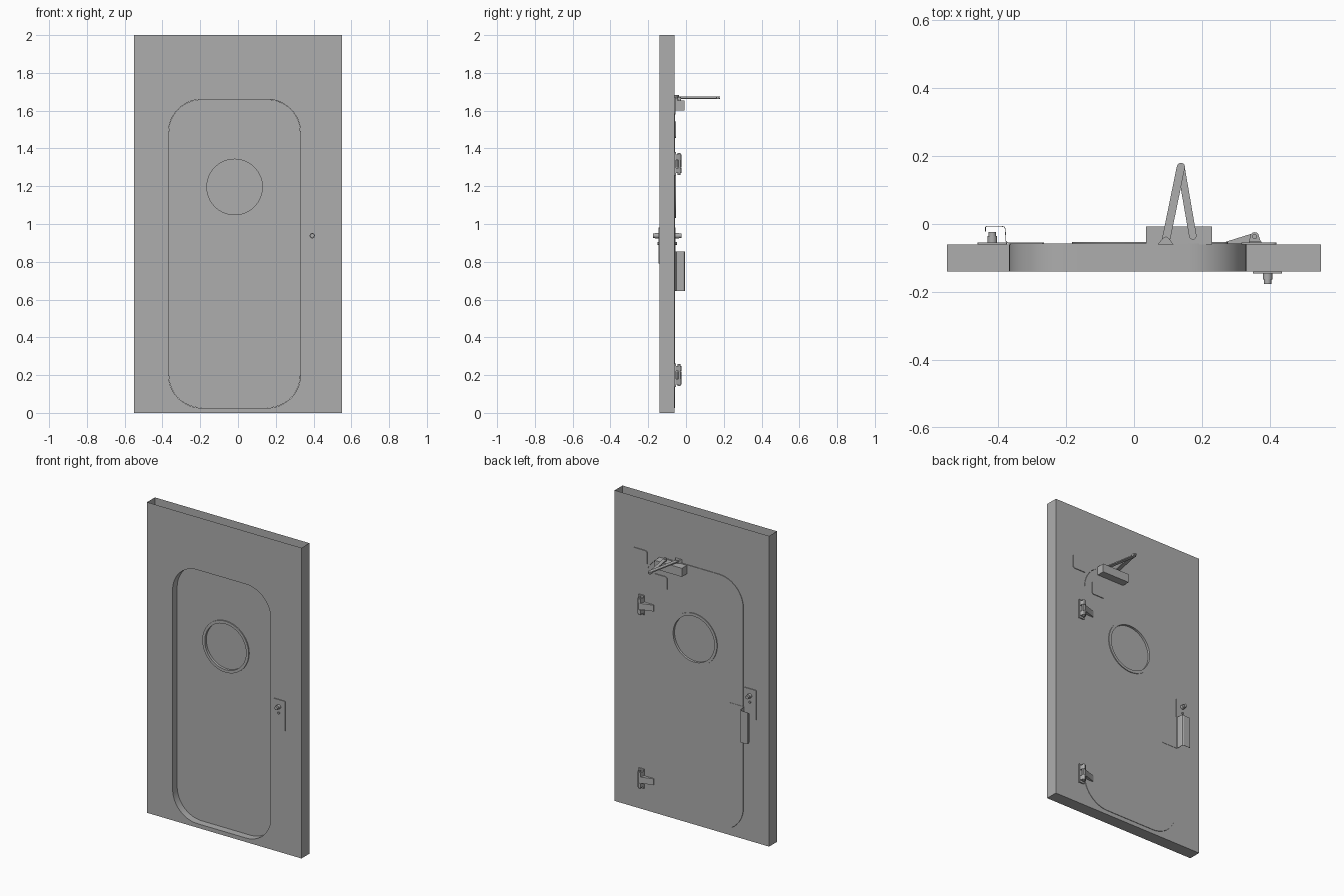
import bpy, bmesh, math
from mathutils import Matrix

cube = bpy.data.objects.get("Cube")
if cube:
    bpy.data.objects.remove(cube, do_unlink=True)

SHADE = (0.42, 0.42, 0.42, 1)
grey = bpy.data.materials.new("mid_grey")
grey.use_nodes = True
grey.diffuse_color = SHADE
grey.node_tree.nodes["Principled BSDF"].inputs["Base Color"].default_value = SHADE


def finish(name, mesh, smooth=True):
    mesh.materials.clear()
    mesh.materials.append(grey)
    if smooth:
        mesh.shade_smooth()
        mesh.set_sharp_from_angle(angle=math.radians(30))
    obj = bpy.data.objects.new(name, mesh)
    bpy.context.collection.objects.link(obj)
    return obj


def rounded(x0, x1, z0, z1, r, steps=12):
    """Outline of a rectangle with round corners."""
    corners = [(x1 - r, z1 - r), (x0 + r, z1 - r), (x0 + r, z0 + r), (x1 - r, z0 + r)]
    return [(cx + r * math.cos((q + s / steps) * math.pi / 2),
             cz + r * math.sin((q + s / steps) * math.pi / 2))
            for q, (cx, cz) in enumerate(corners) for s in range(steps + 1)]


def circle(cx, cy, r, n=24):
    return [(cx + r * math.cos(math.tau * i / n), cy + r * math.sin(math.tau * i / n))
            for i in range(n)]


def slab(name, loops, lo, hi, axis="Y"):
    """Fill the loops (inner ones become holes) and extrude from lo to hi along the axis."""
    curve = bpy.data.curves.new(name, "CURVE")
    curve.dimensions, curve.fill_mode = "2D", "BOTH"
    curve.extrude = (hi - lo) / 2
    for loop in loops:
        spline = curve.splines.new("POLY")
        spline.points.add(len(loop) - 1)
        for point, (a, b) in zip(spline.points, loop):
            point.co = (a, b, 0, 1)
        spline.use_cyclic_u = True
    helper = bpy.data.objects.new("outline", curve)
    mesh = bpy.data.meshes.new_from_object(helper)
    bpy.data.objects.remove(helper)
    bpy.data.curves.remove(curve)
    mid = (lo + hi) / 2
    if axis == "Y":
        mesh.transform(Matrix.Translation((0, mid, 0)) @ Matrix.Rotation(math.pi / 2, 4, "X"))
    else:
        mesh.transform(Matrix.Translation((0, 0, mid)))
    bm = bmesh.new()
    bm.from_mesh(mesh)
    bmesh.ops.remove_doubles(bm, verts=bm.verts, dist=1e-5)
    bmesh.ops.recalc_face_normals(bm, faces=bm.faces)
    bm.to_mesh(mesh)
    bm.free()
    mesh.name = name
    return finish(name, mesh)


def box(x0, x1, y0, y1):
    return [(x0, y0), (x1, y0), (x1, y1), (x0, y1)]


def link(ax, ay, bx, by, r):
    """Outline of a flat bar with round ends."""
    heading = math.atan2(by - ay, bx - ax)
    pts = []
    for cx, cy, start in ((bx, by, heading - math.pi / 2), (ax, ay, heading + math.pi / 2)):
        pts += [(cx + r * math.cos(start + math.pi * i / 8),
                 cy + r * math.sin(start + math.pi * i / 8)) for i in range(9)]
    return pts


# Hollow wall with a door opening, open along its top
FRONT, BACK = -0.14, -0.06
wall = slab("wall", [box(-0.55, 0.55, 0, 2), rounded(-0.368, 0.331, 0.026, 1.66, 0.175)], FRONT, BACK)
bm = bmesh.new()
bm.from_mesh(wall.data)
top = [f for f in bm.faces if f.calc_center_median().z > 1.999]
bmesh.ops.delete(bm, geom=top, context="FACES")
bm.to_mesh(wall.data)
bm.free()

# Door leaf with round window
WX, WZ = -0.018, 1.196
slab("door", [rounded(-0.367, 0.33, 0.027, 1.659, 0.174), circle(WX, WZ, 0.163, 64)], -0.095, -0.058)
slab("window_frame", [circle(WX, WZ, 0.165, 64), circle(WX, WZ, 0.147, 64)], -0.102, -0.053)
slab("window_pane", [circle(WX, WZ, 0.149, 64)], -0.086, -0.068)

# Small plates on the wall and the door near the closer
slab("wall_plate", [rounded(0.316, 0.42, 1.58, 1.672, 0.015, 5)], BACK, -0.055)
slab("door_plate", [rounded(0.172, 0.276, 1.455, 1.543, 0.015, 5)], BACK, -0.053)

# Lock plates, knobs and key pins on both sides
for side, x, face, out in (("front", 0.393, FRONT, -1), ("back", -0.417, BACK, 1)):
    def lock_part(part, loop, depth):
        ends = sorted((face, face + out * depth))
        slab(side + part, [loop], *ends)
    lock_part("_lock_plate", rounded(x - 0.043, x + 0.043, 0.79, 0.982, 0.004, 3), 0.005)
    lock_part("_lock_collar", circle(x, 0.938, 0.014), 0.024)
    lock_part("_lock_knob", circle(x, 0.938, 0.011), 0.036)
    lock_part("_lock_pin", circle(x, 0.897, 0.007, 12), 0.012)

# Bent sheet pull: x, y and half height of each fold
folds = [(-0.265, -0.056, 0.1), (-0.27, -0.056, 0.105), (-0.372, -0.056, 0.105),
         (-0.377, -0.05, 0.105), (-0.379, -0.014, 0.105), (-0.382, -0.009, 0.105),
         (-0.388, -0.007, 0.103), (-0.434, -0.007, 0.101), (-0.437, -0.01, 0.1),
         (-0.437, -0.022, 0.09)]
bm = bmesh.new()
rows = [[bm.verts.new((x, y, 0.75 + s * h)) for s in (-1, 1)] for x, y, h in folds]
for a, b in zip(rows, rows[1:]):
    bm.faces.new((a[0], a[1], b[1], b[0]))
mesh = bpy.data.meshes.new("door_pull")
bm.to_mesh(mesh)
bm.free()
pull = finish("door_pull", mesh, smooth=False)
solid = pull.modifiers.new("thickness", "SOLIDIFY")
solid.thickness, solid.offset = 0.002, 0

# Hinges
PX, PY = 0.355, -0.037
for name, z in (("upper", 1.318), ("lower", 0.2)):
    slab(name + "_hinge_base", [box(0.338, 0.376, BACK, -0.052)], z - 0.062, z + 0.062, "Z")
    slab(name + "_hinge_pin", [circle(PX, PY, 0.007, 16)], z - 0.058, z + 0.058, "Z")
    for end, s in (("top", 1), ("bottom", -1)):
        ear = [(0.338, -0.054), (0.374, -0.054), (PX + 0.013, PY)]
        ear += [(PX + 0.013 * math.cos(i * math.pi / 6), PY + 0.013 * math.sin(i * math.pi / 6))
                for i in range(1, 7)]
        slab(name + "_hinge_ear_" + end, [ear], z + s * 0.035 - 0.014, z + s * 0.035 + 0.014, "Z")
    arm = [(0.268, BACK), (0.335, BACK), (0.345, -0.047), (PX + 0.012, PY - 0.004),
           (PX + 0.009, PY + 0.009), (PX, PY + 0.013), (0.345, -0.029), (0.268, -0.053)]
    slab(name + "_hinge_leaf", [arm], z - 0.02, z + 0.02, "Z")

# Door closer with two folding arms
slab("closer_body", [box(0.035, 0.23, BACK, -0.008)], 1.6, 1.655, "Z")
slab("closer_spindle", [circle(0.173, -0.035, 0.009, 16)], 1.65, 1.672, "Z")
slab("closer_foot", [[(0.07, BACK), (0.116, BACK), (0.103, -0.042), (0.094, -0.037), (0.084, -0.042)]],
     1.66, 1.682, "Z")
slab("closer_wall_arm", [link(0.094, -0.047, 0.138, 0.168, 0.012)], 1.669, 1.676, "Z")
slab("closer_body_arm", [link(0.173, -0.035, 0.138, 0.168, 0.011)], 1.661, 1.668, "Z")
slab("closer_elbow", [circle(0.138, 0.168, 0.008, 16)], 1.661, 1.676, "Z")
